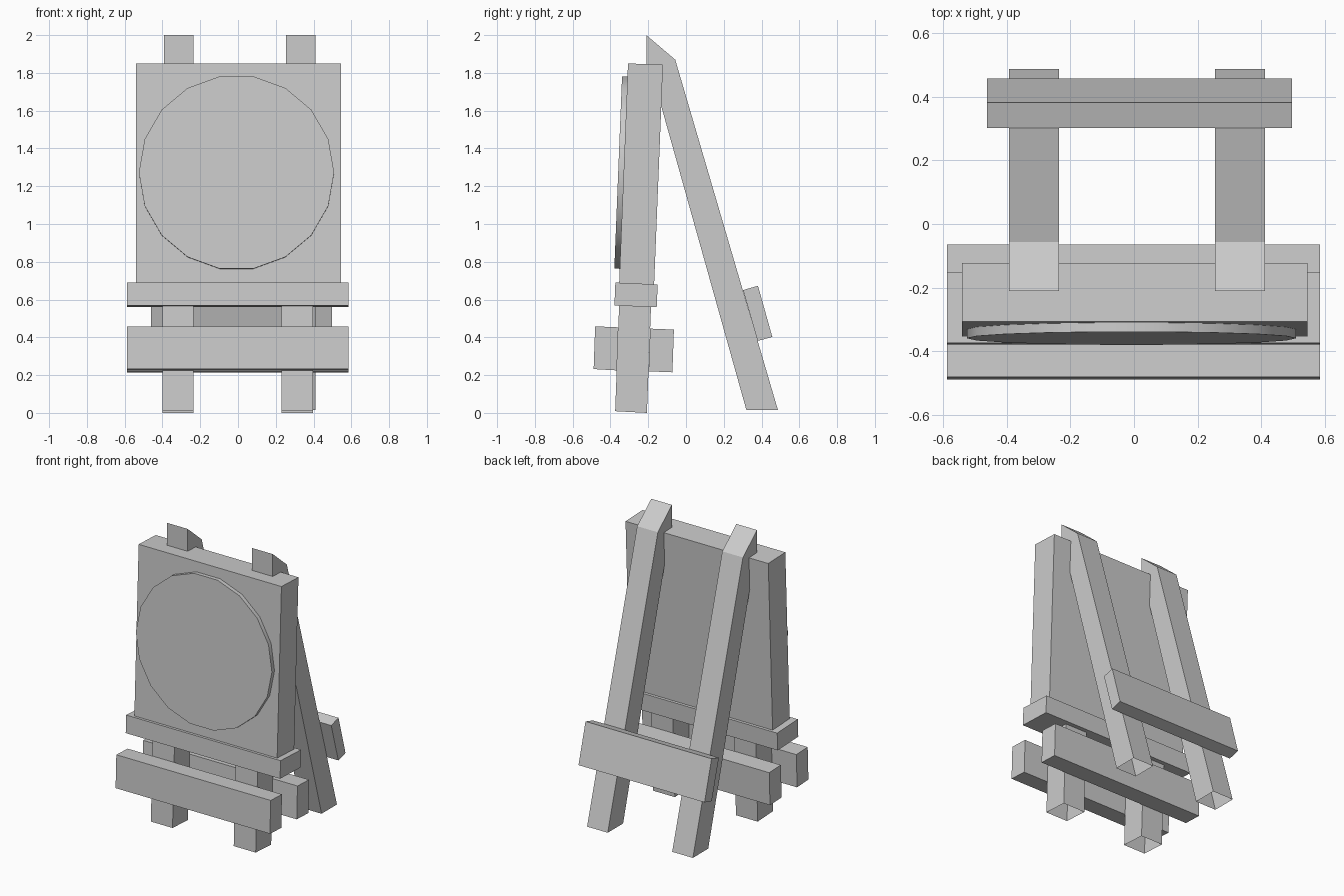
import bpy, bmesh, math
from mathutils import Matrix

if "Cube" in bpy.data.objects:
    bpy.data.objects.remove(bpy.data.objects["Cube"])


def finish(bm, name):
    bmesh.ops.recalc_face_normals(bm, faces=bm.faces)
    mesh = bpy.data.meshes.new(name)
    bm.to_mesh(mesh)
    bm.free()
    obj = bpy.data.objects.new(name, mesh)
    bpy.context.collection.objects.link(obj)
    return obj


def prism(name, profile, x0, x1, open_bottom=False):
    """Extrude a side profile of (y, z) points from x0 to x1."""
    bm = bmesh.new()
    face = bm.faces.new([bm.verts.new((x0, y, z)) for y, z in profile])
    ext = bmesh.ops.extrude_face_region(bm, geom=[face])
    moved = [g for g in ext["geom"] if isinstance(g, bmesh.types.BMVert)]
    bmesh.ops.translate(bm, verts=moved, vec=(x1 - x0, 0, 0))
    bmesh.ops.recalc_face_normals(bm, faces=bm.faces)
    if open_bottom:
        low = min(bm.faces, key=lambda f: f.calc_center_median().z)
        bmesh.ops.delete(bm, geom=[low], context='FACES_ONLY')
    return finish(bm, name)


# Leaning board
prism("board", [(-0.307, 1.85), (-0.122, 1.843), (-0.172, 0.6), (-0.357, 0.607)], -0.54, 0.545)

# Ledge under the board
prism("ledge", [(-0.374, 0.69), (-0.15, 0.68), (-0.155, 0.56), (-0.379, 0.568)], -0.588, 0.585)

# Rails in front of and behind the front legs
prism("front_rail", [(-0.481, 0.458), (-0.358, 0.453), (-0.366, 0.225), (-0.489, 0.232)], -0.588, 0.585)
prism("middle_rail", [(-0.19, 0.446), (-0.064, 0.441), (-0.072, 0.215), (-0.198, 0.22)], -0.588, 0.585)

# Front legs, open underneath
front_leg = [(-0.351, 0.65), (-0.182, 0.645), (-0.207, 0.0), (-0.375, 0.009)]
for side, x0, x1 in (("left", -0.4, -0.235), ("right", 0.23, 0.397)):
    prism("front_leg_" + side, front_leg, x0, x1, True)

# Rear legs, bent at the top and open underneath
rear_leg = [(-0.21, 2.0), (-0.057, 1.87), (0.487, 0.014), (0.32, 0.014),
            (-0.13, 1.62), (-0.21, 1.84)]
for side, x0, x1 in (("left", -0.393, -0.236), ("right", 0.254, 0.411)):
    prism("rear_leg_" + side, rear_leg, x0, x1, True)

# Brace across the rear legs
prism("rear_brace", [(0.302, 0.65), (0.381, 0.673), (0.457, 0.402), (0.379, 0.381)], -0.461, 0.497)

# Round target disc on the board
bm = bmesh.new()
bmesh.ops.create_cone(bm, cap_ends=True, segments=18, radius1=0.517, radius2=0.517, depth=0.04)
tilt = math.radians(90 - 2.3)
spin = Matrix.Rotation(0 if any(abs(v.co.y) < 1e-4 for v in bm.verts) else math.radians(10), 4, 'Z')
bm.transform(Matrix.Translation((-0.008, -0.339, 1.272)) @ Matrix.Rotation(tilt, 4, 'X') @ spin)
disc = finish(bm, "disc")
bpy.context.view_layer.objects.active = disc
disc.select_set(True)
bpy.ops.object.shade_smooth_by_angle(angle=math.radians(40))
